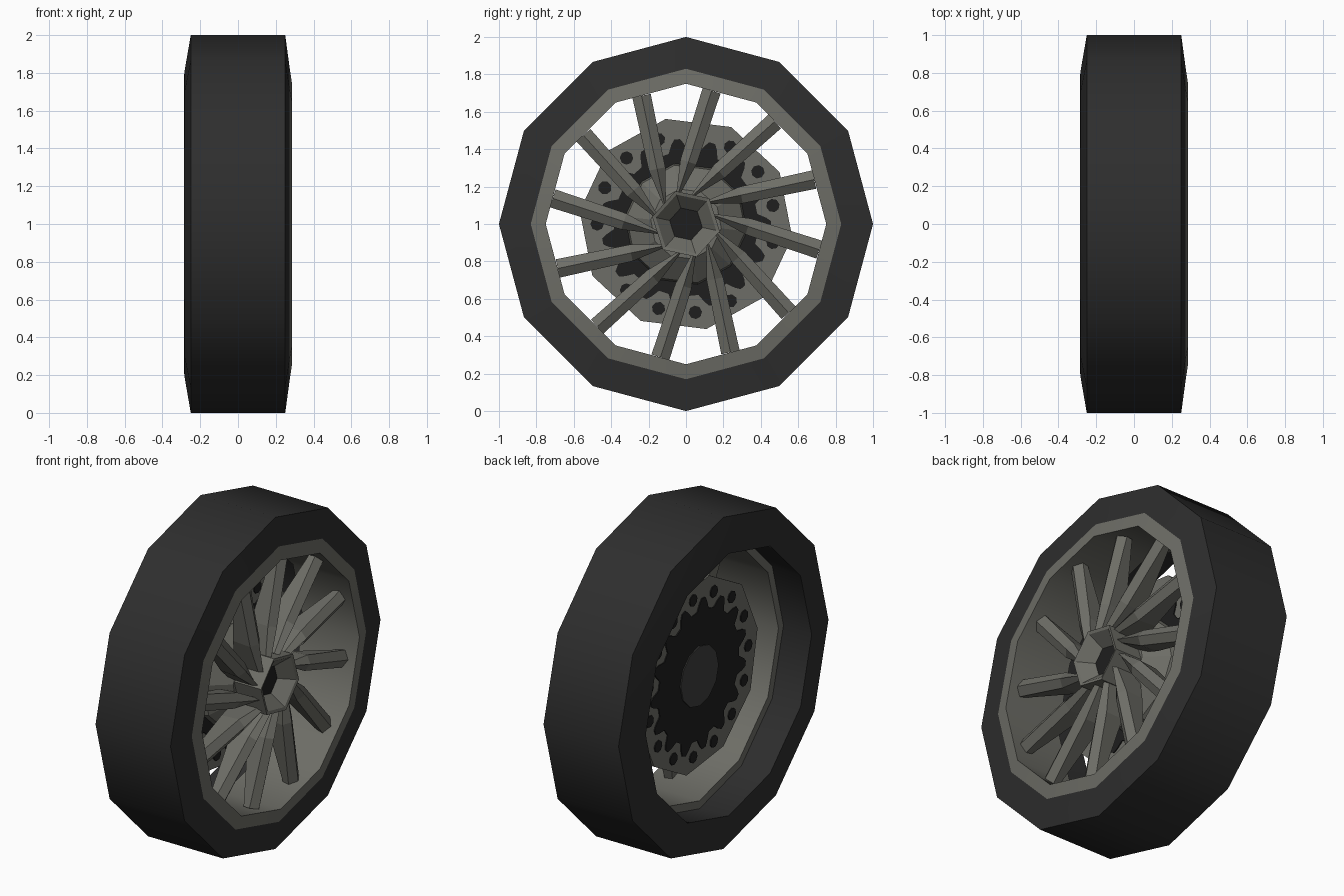
import bpy, bmesh, math
from mathutils import Vector

if "Cube" in bpy.data.objects:
    bpy.data.objects.remove(bpy.data.objects["Cube"])

def mat(name, c):
    m = bpy.data.materials.new(name)
    m.diffuse_color = (*c, 1)
    m.use_nodes = True
    m.node_tree.nodes["Principled BSDF"].inputs["Base Color"].default_value = m.diffuse_color
    return m

RUBBER = mat("tyre_black", (0.027, 0.027, 0.027))
METAL = mat("rim_grey", (0.155, 0.155, 0.135))
DARK = mat("vent_black", (0.013, 0.013, 0.013))
CAP = mat("cap_dark_grey", (0.05, 0.05, 0.048))

def pt(x, r, deg):
    """Point at radius r around the axle (x axis, centre z = 1)."""
    a = math.radians(deg)
    return Vector((x, r * math.cos(a), 1 + r * math.sin(a)))

def finish(name, bm, mats, smooth=0):
    bmesh.ops.remove_doubles(bm, verts=bm.verts, dist=1e-5)
    bmesh.ops.recalc_face_normals(bm, faces=bm.faces)
    me = bpy.data.meshes.new(name)
    bm.to_mesh(me)
    bm.free()
    for m in mats:
        me.materials.append(m)
    ob = bpy.data.objects.new(name, me)
    bpy.context.collection.objects.link(ob)
    if smooth:
        bpy.ops.object.select_all(action='DESELECT')
        ob.select_set(True)
        bpy.context.view_layer.objects.active = ob
        bpy.ops.object.shade_smooth_by_angle(angle=math.radians(smooth))
    return ob

def lathe(name, profile, sides, mats, phase=0, idx=None, closed=True, smooth=0):
    """Revolve an (x, r) profile; idx gives a material slot per profile segment."""
    bm = bmesh.new()
    n = len(profile)
    rings = [[bm.verts.new(pt(x, r, phase + 360 * k / sides)) for k in range(sides)] for x, r in profile]
    for i in range(n if closed else n - 1):
        a, b = rings[i], rings[(i + 1) % n]
        for k in range(sides):
            j = (k + 1) % sides
            f = bm.faces.new((a[k], a[j], b[j], b[k]))
            f.material_index = idx[i] if idx else 0
    bmesh.ops.dissolve_degenerate(bm, dist=1e-5, edges=bm.edges)
    return finish(name, bm, mats, smooth)

def plate(bm, outline, x0, x1):
    """Extruded flat plate from a list of (radius, degrees)."""
    lo = [bm.verts.new(pt(x0, r, a)) for r, a in outline]
    hi = [bm.verts.new(pt(x1, r, a)) for r, a in outline]
    bm.faces.new(lo)
    bm.faces.new(hi)
    for k in range(len(lo)):
        j = (k + 1) % len(lo)
        bm.faces.new((lo[k], lo[j], hi[j], hi[k]))

# Tyre, twelve-sided
lathe("tyre", [(-0.25, 1), (0.25, 1), (0.273, 0.83), (-0.09, 0.80), (-0.285, 0.79), (-0.283, 0.76 + 0.05)],
      12, [RUBBER], smooth=35)

# Rim barrel with front lip and rear step
lathe("rim", [(0.273, 0.83), (0.285, 0.75), (-0.09, 0.752), (-0.09, 0.80), (0.2, 0.81)], 12, [METAL], smooth=35)

# Brake disc and centre hub cone
lathe("brake_disc", [(-0.08, 0), (-0.08, 0.572), (-0.04, 0.572), (-0.04, 0)], 10, [METAL], phase=29, closed=False)
lathe("hub_cone", [(-0.04, 0.33), (0.0, 0.32), (0.1, 0.19), (0.1, 0)], 10, [METAL], phase=29, closed=False)

# Hexagonal hub nose with recessed dark centre
lathe("hub_nose", [(-0.02, 0), (-0.02, 0.185), (0.28, 0.185), (0.275, 0.165), (0.2, 0.09), (0.2, 0)],
      6, [METAL, DARK], phase=48, idx=[0, 0, 0, 0, 1], closed=False)

# Painted vents on both faces of the disc: lobed core and round spots
N = 15
bm = bmesh.new()
core = []
for k in range(N):
    a = 360 / N * k
    core += [(0.385, a - 8), (0.43, a - 4.5), (0.455, a - 2), (0.455, a + 2), (0.43, a + 4.5), (0.385, a + 8)]
for x0, x1 in ((-0.086, -0.079), (-0.041, -0.034)):
    plate(bm, core, x0, x1)
    for k in range(N):
        a = math.radians(360 / N * (k + 0.5))
        spot = []
        for s in range(8):
            t = a + math.tau * s / 8
            y = 0.475 * math.cos(a) + 0.036 * math.cos(t)
            z = 0.475 * math.sin(a) + 0.036 * math.sin(t)
            spot.append((math.hypot(y, z), math.degrees(math.atan2(z, y))))
        plate(bm, spot, x0, x1)
finish("disc_vents", bm, [DARK])

# Rear axle cap
lathe("axle_cap", [(-0.084, 0), (-0.084, 0.18), (-0.092, 0.18), (-0.092, 0)], 12, [CAP], closed=False)

# Twelve swept spokes, deep and thin at the hub, narrow at the rim
bm = bmesh.new()
for k in range(12):
    d = math.radians(12 + 30 * k)
    along = Vector((0, math.cos(d), math.sin(d)))
    side = Vector((0, -math.sin(d), math.cos(d)))
    rings = []
    for l, w, x0, x1 in ((0.13, 0.008, 0.06, 0.25), (0.32, 0.045, 0.10, 0.25), (0.72, 0.05, 0.16, 0.235)):
        sec = ((x0, -w * 0.8), (x1 - 0.03, -w), (x1, 0), (x1 - 0.03, w), (x0, w * 0.8))
        rings.append([bm.verts.new(Vector((x, 0, 1)) + along * l + side * (0.09 + s)) for x, s in sec])
    for a, b in zip(rings, rings[1:]):
        for i in range(5):
            j = (i + 1) % 5
            bm.faces.new((a[i], a[j], b[j], b[i]))
    bm.faces.new(rings[0])
    bm.faces.new(rings[-1])
finish("spokes", bm, [METAL])
